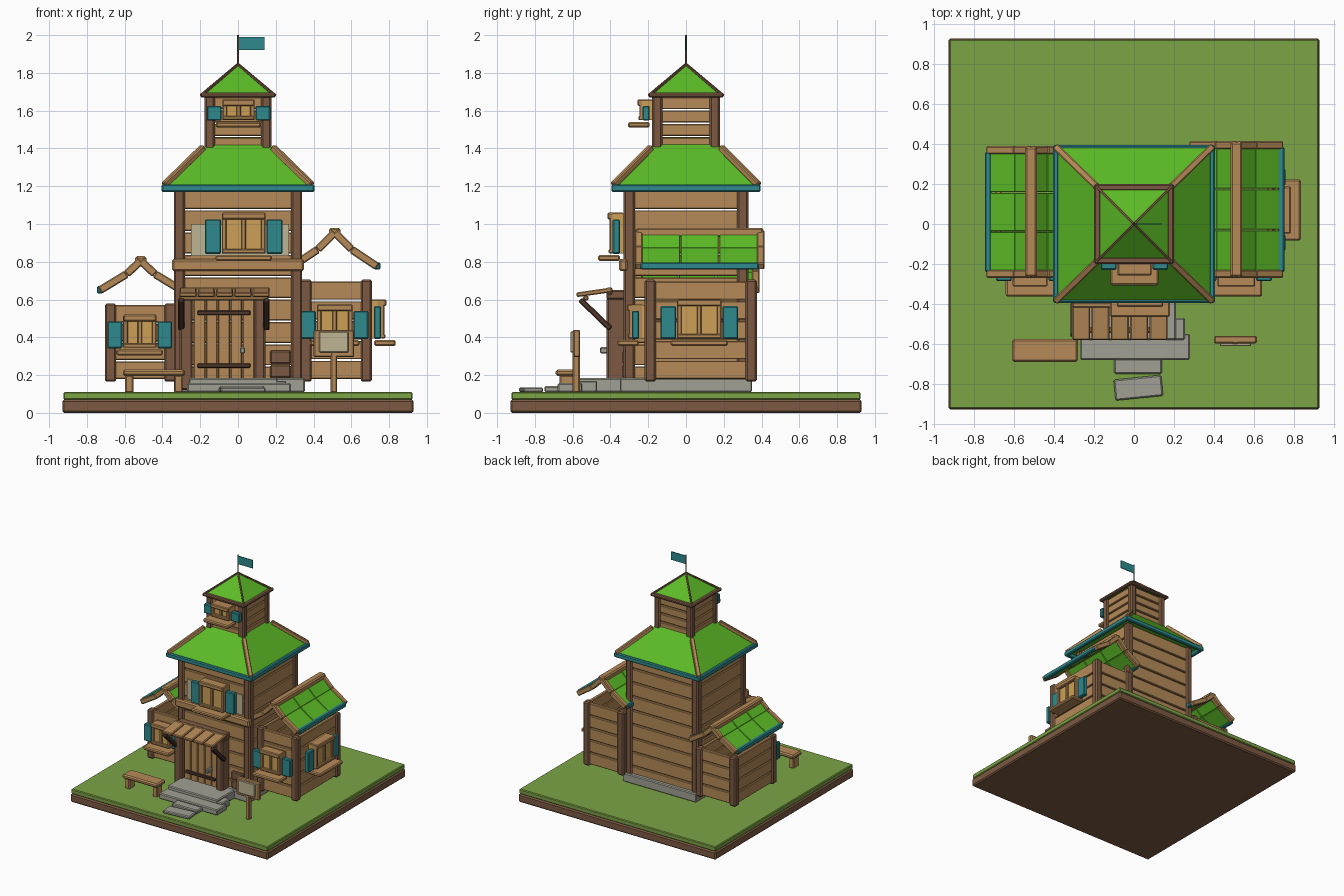
import bpy, bmesh, math
from mathutils import Vector, Matrix

if "Cube" in bpy.data.objects:
    bpy.data.objects.remove(bpy.data.objects["Cube"])


def material(name, rgb):
    lin = [(c / 255 / 12.92 if c < 10 else ((c / 255 + 0.055) / 1.055) ** 2.4) for c in rgb]
    m = bpy.data.materials.new(name)
    m.diffuse_color = (*lin, 1)
    m.use_nodes = True
    m.node_tree.nodes["Principled BSDF"].inputs["Base Color"].default_value = m.diffuse_color
    return m


TAN = material("light wood", (181, 138, 88))
BROWN = material("dark wood", (124, 90, 66))
IRON = material("deep brown", (78, 54, 42))
GREEN = material("roof green", (92, 188, 38))
GRASS = material("grass", (124, 163, 70))
TEAL = material("teal paint", (46, 138, 142))
STONE = material("stone", (160, 160, 148))
CREAM = material("plaster", (190, 181, 148))
AMBER = material("amber pane", (204, 160, 86))


def block(name, size, matrix, mat, bevel=0.007):
    """Box with chamfered edges, placed by a matrix."""
    bm = bmesh.new()
    bmesh.ops.create_cube(bm, size=1, matrix=Matrix.Diagonal((*size, 1)))
    b = min(bevel, min(size) * 0.3)
    if b > 0:
        bmesh.ops.bevel(bm, geom=bm.edges[:], offset=b, segments=1, affect='EDGES', profile=0.5)
    bm.transform(matrix)
    me = bpy.data.meshes.new(name)
    bm.to_mesh(me)
    bm.free()
    me.materials.append(mat)
    ob = bpy.data.objects.new(name, me)
    bpy.context.collection.objects.link(ob)
    return ob


def box(name, x, y, z, mat, bevel=0.007, world=Matrix()):
    size = [abs(a[1] - a[0]) for a in (x, y, z)]
    mid = Vector([(a[0] + a[1]) / 2 for a in (x, y, z)])
    return block(name, size, world @ Matrix.Translation(mid), mat, bevel)


def beam(name, p, q, wide, thick, mat, bevel=0.006):
    p, q = Vector(p), Vector(q)
    rot = (q - p).to_track_quat('X', 'Z').to_matrix().to_4x4()
    return block(name, ((q - p).length, wide, thick), Matrix.Translation((p + q) / 2) @ rot, mat, bevel)


def pyramid(name, r0, z0, r1, z1, mat):
    """Square tapered roof."""
    bm = bmesh.new()
    bmesh.ops.create_cone(bm, cap_ends=True, segments=4, radius1=r0 * 2 ** .5, radius2=r1 * 2 ** .5,
                          depth=z1 - z0, matrix=Matrix.Translation((0, 0, (z0 + z1) / 2)) @ Matrix.Rotation(math.pi / 4, 4, 'Z'))
    me = bpy.data.meshes.new(name)
    bm.to_mesh(me)
    bm.free()
    me.materials.append(mat)
    bpy.context.collection.objects.link(bpy.data.objects.new(name, me))


def planks(name, x, y, z0, z1, n):
    """Stack of horizontal boards filling a wall."""
    h = (z1 - z0) / n
    for i in range(n):
        box(name, x, y, (z0 + i * h + 0.004, z0 + (i + 1) * h - 0.004), TAN, 0.005)


def room(name, x, y, z0, z1, n, t=0.06):
    """Four corner posts and four plank walls."""
    for px in ((x[0], x[0] + t), (x[1] - t, x[1])):
        for py in ((y[0], y[0] + t), (y[1] - t, y[1])):
            box(name + "_post", px, py, (z0, z1), BROWN, 0.01)
    a, b = 0.012, 0.042
    for wy in ((y[0] + a, y[0] + b), (y[1] - b, y[1] - a)):
        planks(name + "_wall", (x[0] + t * .7, x[1] - t * .7), wy, z0 + .01, z1 - .005, n)
    for wx in ((x[0] + a, x[0] + b), (x[1] - b, x[1] - a)):
        planks(name + "_wall", wx, (y[0] + t * .7, y[1] - t * .7), z0 + .01, z1 - .005, n)


def window(pos, w, h, shutter, angle=0):
    """Framed window with sill and shutters; pos is the bottom centre on the wall."""
    m = Matrix.Translation(pos) @ Matrix.Rotation(angle, 4, 'Z')
    r, f = w / 2, (-0.075, 0.0)
    box("window_pane", (-r, r), (-0.06, 0.01), (0, h), AMBER, 0, m)
    for c in (-r + .012, 0, r - .012):
        box("window_bar", (c - .012, c + .012), f, (0, h), TAN, .004, m)
    box("window_head", (-r, r), (-0.085, 0), (h - .03, h + .005), TAN, .006, m)
    box("window_foot", (-r, r), (-0.08, 0), (0, .022), TAN, .005, m)
    box("window_sill", (-r - .035, r + .035), (-0.135, -0.02), (-.04, -.01), TAN, .008, m)
    for s in (-1, 1):
        box("shutter", (s * (r + .005), s * (r + .005 + shutter)), (-.058, -.02), (-.003, h - .03), TEAL, .006, m)


def gable(name, cx, ridge, y0, y1, inner, outer):
    """Kinked gable roof: rafters, three panels per slope, ridge and eave beams."""
    for s in (-1, 1):
        pts = [(cx, ridge), (cx + s * inner[0], ridge - inner[1]),
               (cx + s * (inner[0] + outer[0]), ridge - inner[1] - outer[1])]
        for (xa, za), (xb, zb) in zip(pts, pts[1:]):
            for y in (y0, y1):
                beam(name + "_rafter", (xa, y, za), (xb, y, zb), .04, .042, TAN)
            step = (y1 - y0 - .03) / 3
            for i in range(3):
                y = y0 + .015 + (i + .5) * step
                beam(name + "_panel", (xa, y, za), (xb, y, zb), step - .004, .022, GREEN, .003)
        ex, ez = pts[2]
        box(name + "_eave", (ex - .017, ex + .017), (y0 + .01, y1 - .01), (ez - .017, ez + .022), TEAL)
    box(name + "_ridge", (cx - .03, cx + .03), (y0 - .015, y1 + .015), (ridge - .025, ridge + .025), TAN, .01)


# Ground
box("soil", (-.93, .93), (-.93, .93), (0, .07), BROWN, .01)
box("grass", (-.925, .925), (-.925, .925), (.07, .11), GRASS, .006)

# Main tower with stone footing
box("footing", (-.34, .355), (-.35, .35), (.11, .185), STONE)
room("tower", (-.34, .34), (-.33, .33), .12, 1.2, 9)
box("floor_beam", (-.35, .35), (-.355, -.31), (.75, .815), TAN, .01)
box("plaster_patch", (-.25, .27), (-.328, -.316), (.83, 1.0), CREAM, 0)
for i in range(2):
    box("repair_board", (.17, .28), (-.335, -.31), (.185 + i * .075, .255 + i * .075), BROWN)
window((.03, -.33, .845), .23, .21, .085)

# Main roof with hip and eave beams
pyramid("main_roof", .39, 1.2, .125, 1.46, GREEN)
for sx in (-1, 1):
    for sy in (-1, 1):
        beam("hip_beam", (sx * .39, sy * .385, 1.205), (sx * .185, sy * .185, 1.405), .034, .034, TAN)
for s in (-1, 1):
    box("main_eave", (-.405, .405), (s * .395, s * .365), (1.17, 1.21), TEAL)
    box("main_eave", (s * .405, s * .375), (-.395, .395), (1.17, 1.21), TEAL)

# Lookout, cap and flag
room("lookout", (-.178, .178), (-.18, .18), 1.38, 1.68, 4, .055)
window((.003, -.172, 1.55), .17, .105, .078)
for s in (-1, 1):
    box("cap_eave", (-.2, .2), (s * .2, s * .165), (1.67, 1.695), BROWN)
    box("cap_eave", (s * .2, s * .165), (-.2, .2), (1.67, 1.695), BROWN)
    for t in (-1, 1):
        beam("cap_hip", (s * .185, t * .185, 1.69), (0, 0, 1.845), .014, .014, BROWN, .003)
pyramid("cap_roof", .182, 1.685, .001, 1.845, GREEN)
box("flagpole", (-.004, .004), (-.004, .004), (1.83, 2.0), IRON, 0)
box("flag", (.004, .14), (-.003, .003), (1.92, 1.99), TEAL, 0)

# Side wings
room("left_wing", (-.705, -.33), (-.22, .345), .165, .58, 4)
room("right_wing", (.33, .71), (-.22, .375), .165, .705, 5)
gable("left_roof", -.515, .805, -.25, .37, (.075, .07), (.14, .085))
gable("right_roof", .512, .955, -.25, .395, (.09, .09), (.135, .09))
window((-.52, -.228, .345), .175, .17, .078)
window((.512, -.228, .395), .19, .175, .078)
window((.7, .07, .395), .235, .2, .083, math.pi / 2)

# Door and its frame
for i in range(5):
    box("door_board", (-.235 + i * .065, -.173 + i * .065), (-.39, -.34), (.18, .61), TAN, .005)
for x in ((-.31, -.24), (.085, .145)):
    box("door_post", x, (-.42, -.32), (.12, .61), BROWN, .01)
box("door_lintel", (-.31, .15), (-.42, -.32), (.6, .65), BROWN)
for z in (.25, .53):
    box("door_strap", (-.215, .065), (-.405, -.38), (z - .012, z + .012), IRON, .004)
box("door_knob", (.01, .037), (-.455, -.39), (.315, .348), STONE, .006)

# Porch canopy
for i in range(5):
    x = -.265 + i * .097
    beam("canopy_board", (x, -.58, .625), (x, -.39, .652), .09, .025, TAN)
box("canopy_front", (-.31, .16), (-.42, -.39), (.625, .665), TAN)
box("canopy_rail", (-.31, .16), (-.545, -.515), (.595, .62), TAN)
for x in (-.3, .15):
    beam("canopy_brace", (x, -.56, .6), (x, -.4, .445), .034, .03, IRON)

# Stone steps
box("landing", (-.26, .21), (-.58, -.34), (.11, .185), STONE)
box("side_step", (.1, .255), (-.58, -.47), (.11, .17), STONE)
box("wide_step", (-.27, .28), (-.68, -.55), (.11, .157), STONE)
box("low_step", (-.1, .14), (-.75, -.67), (.11, .142), STONE)
block("path_stone", (.24, .105, .026), Matrix.Translation((.022, -.82, .122)) @ Matrix.Rotation(.1, 4, 'Z'), STONE)

# Bench
box("bench_seat", (-.61, -.28), (-.69, -.575), (.195, .23), TAN, .01)
for x in (-.575, -.315):
    box("bench_leg", (x - .022, x + .022), (-.67, -.595), (.105, .2), TAN)

# Sign
box("sign_post", (.49, .525), (-.6, -.562), (.105, .44), TAN)
box("sign_board", (.4, .615), (-.598, -.56), (.295, .44), TAN)
box("sign_face", (.43, .585), (-.612, -.59), (.32, .43), CREAM, .004)
